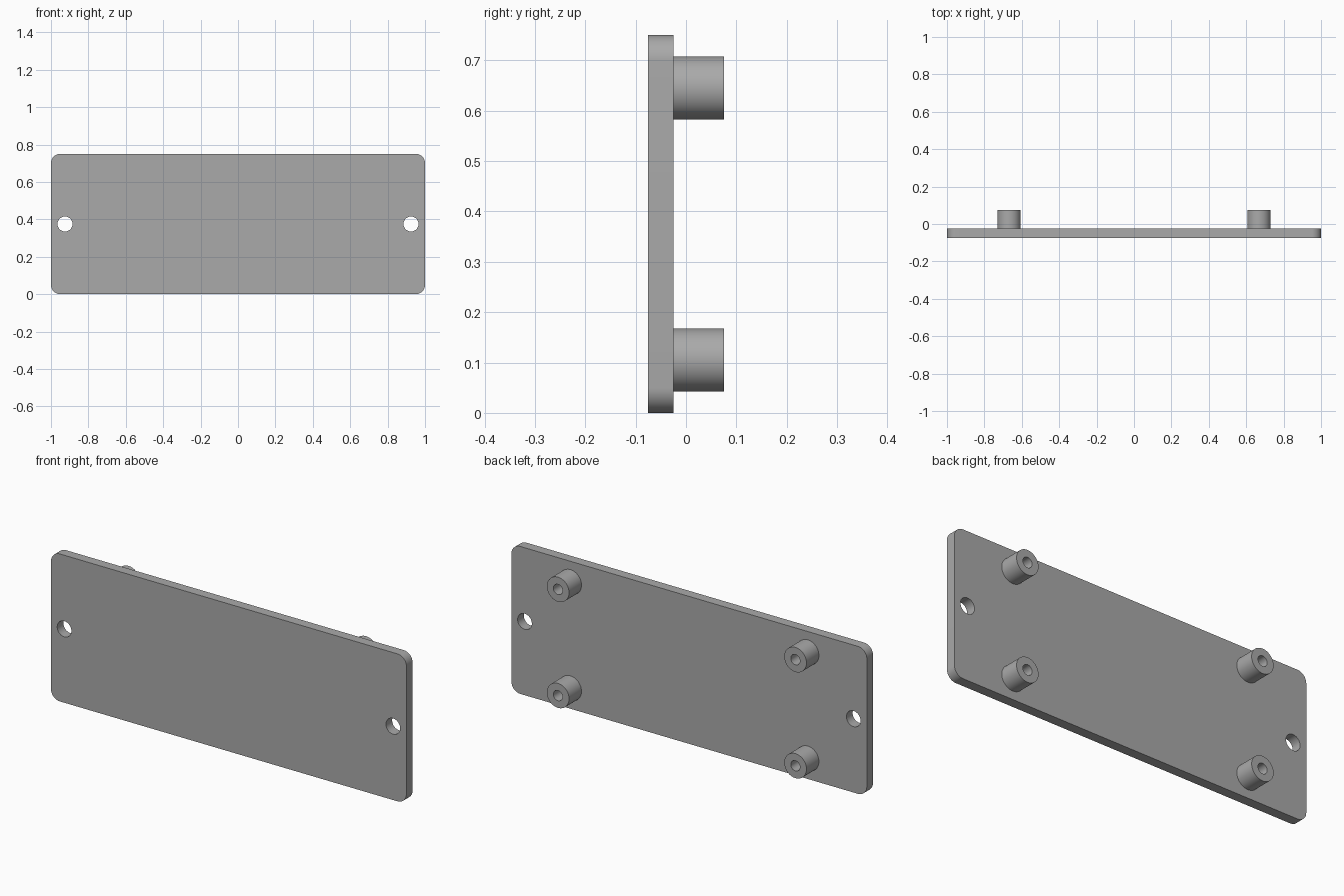
import bpy, bmesh
from math import cos, sin, pi, radians
from mathutils import Matrix

cube = bpy.data.objects.get("Cube")
if cube:
    bpy.data.objects.remove(cube, do_unlink=True)

WIDTH, HEIGHT, CORNER = 2.0, 0.75, 0.05
FRONT, BACK, POST_END = -0.075, -0.025, 0.075

grey = bpy.data.materials.new("plain grey")
grey.use_nodes = True
grey.diffuse_color = (0.4, 0.4, 0.4, 1)
grey.node_tree.nodes["Principled BSDF"].inputs["Base Color"].default_value = (0.4, 0.4, 0.4, 1)


def circle(x, z, radius, sides=48):
    return [(x + radius * cos(2 * pi * i / sides), z + radius * sin(2 * pi * i / sides))
            for i in range(sides)]


def rounded_rectangle(width, height, radius, steps=12):
    points = []
    for quarter, (sx, sz) in enumerate([(1, 1), (-1, 1), (-1, -1), (1, -1)]):
        for i in range(steps + 1):
            a = (quarter + i / steps) * pi / 2
            points.append((sx * (width / 2 - radius) + radius * cos(a),
                           height / 2 + sz * (height / 2 - radius) + radius * sin(a)))
    return points


def extruded_profile(name, loops, y0, y1):
    """Solid from an outline and its holes in the xz plane, between two depths."""
    curve = bpy.data.curves.new(name, "CURVE")
    curve.dimensions = "2D"
    curve.fill_mode = "BOTH"
    curve.extrude = (y1 - y0) / 2
    for loop in loops:
        spline = curve.splines.new("POLY")
        spline.points.add(len(loop) - 1)
        for point, (x, z) in zip(spline.points, loop):
            point.co = (x, z, 0, 1)
        spline.use_cyclic_u = True
    helper = bpy.data.objects.new(name + " profile", curve)
    bpy.context.collection.objects.link(helper)
    depsgraph = bpy.context.evaluated_depsgraph_get()
    mesh = bpy.data.meshes.new_from_object(helper.evaluated_get(depsgraph))
    bpy.data.objects.remove(helper, do_unlink=True)

    # Stand the profile upright and weld the caps to the walls
    mesh.transform(Matrix.Translation((0, (y0 + y1) / 2, 0)) @ Matrix.Rotation(pi / 2, 4, "X"))
    bm = bmesh.new()
    bm.from_mesh(mesh)
    bmesh.ops.remove_doubles(bm, verts=bm.verts, dist=0.0001)
    bmesh.ops.recalc_face_normals(bm, faces=bm.faces)
    bm.to_mesh(mesh)
    bm.free()
    mesh.name = name
    mesh.materials.clear()
    mesh.materials.append(grey)
    obj = bpy.data.objects.new(name, mesh)
    bpy.context.collection.objects.link(obj)
    bpy.ops.object.select_all(action="DESELECT")
    obj.select_set(True)
    bpy.context.view_layer.objects.active = obj
    bpy.ops.object.shade_smooth_by_angle(angle=radians(30))
    return obj


# Plate with rounded corners and a through hole near each end
extruded_profile("plate",
                 [rounded_rectangle(WIDTH, HEIGHT, CORNER)]
                 + [circle(side * 0.925, HEIGHT / 2, 0.04) for side in (-1, 1)],
                 FRONT, BACK)

# Four hollow mounting posts on the back
for side, side_name in ((1, "left"), (-1, "right")):
    for level, level_name in ((1, "upper"), (-1, "lower")):
        x, z = side * 0.668, HEIGHT / 2 + level * 0.27
        extruded_profile(f"{level_name}_{side_name}_post",
                         [circle(x, z, 0.0625), circle(x, z, 0.026)],
                         BACK, POST_END)
